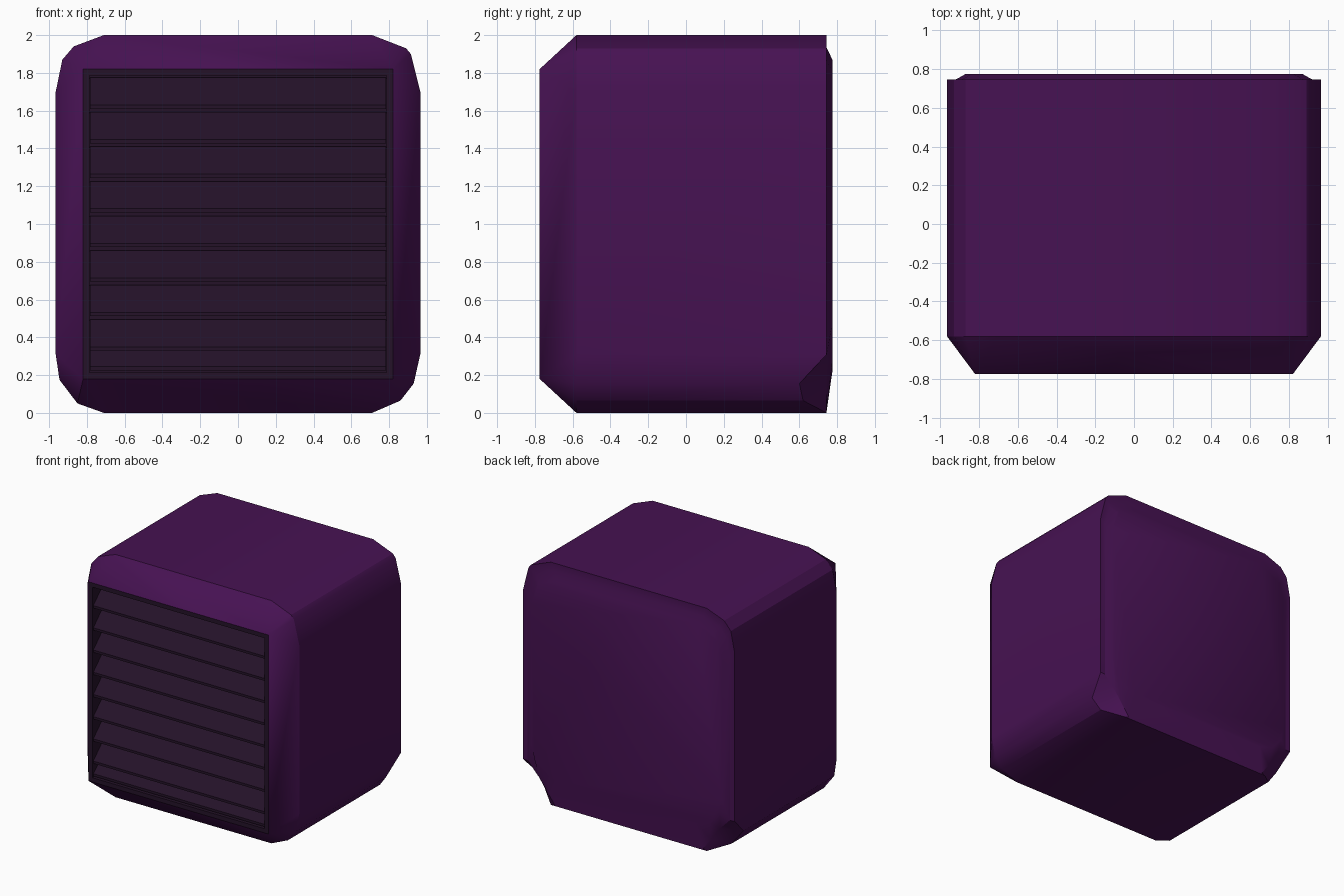
import bpy, bmesh

if "Cube" in bpy.data.objects:
    bpy.data.objects.remove(bpy.data.objects["Cube"])


def material(name, rgb):
    m = bpy.data.materials.new(name)
    m.diffuse_color = (*rgb, 1)
    m.use_nodes = True
    m.node_tree.nodes["Principled BSDF"].inputs["Base Color"].default_value = m.diffuse_color
    return m


purple = material("purple_shell", (0.062, 0.006, 0.085))
dark = material("dark_grille", (0.018, 0.006, 0.022))


def skin(name, loops, mat, cap_front=False, cap_back=False, angle=0.5):
    """Join loops (counter-clockwise seen from the front) into a surface."""
    bm = bmesh.new()
    rings = [[bm.verts.new(p) for p in loop] for loop in loops]
    n = len(rings[0])
    for a, b in zip(rings, rings[1:]):
        for i in range(n):
            j = (i + 1) % n
            bm.faces.new((a[i], b[i], b[j], a[j]))
    if cap_front:
        bm.faces.new(rings[0])
    if cap_back:
        bm.faces.new(rings[-1][::-1])
    bmesh.ops.remove_doubles(bm, verts=bm.verts, dist=1e-4)
    mesh = bpy.data.meshes.new(name)
    bm.to_mesh(mesh)
    bm.free()
    mesh.materials.append(mat)
    ob = bpy.data.objects.new(name, mesh)
    bpy.context.collection.objects.link(ob)
    bpy.context.view_layer.objects.active = ob
    ob.select_set(True)
    bpy.ops.object.shade_smooth_by_angle(angle=angle)
    ob.select_set(False)
    return ob


def rect(hx, z0, z1, y):
    return [(hx, y, z1), (-hx, y, z1), (-hx, y, z0), (hx, y, z0)]


# Housing outline: four points per corner, slightly irregular
outline = [
    (0.965, 1.70), (0.915, 1.90), (0.89, 1.93), (0.71, 2.0),
    (-0.71, 2.0), (-0.87, 1.94), (-0.93, 1.87), (-0.965, 1.70),
    (-0.965, 0.31), (-0.945, 0.175), (-0.85, 0.05), (-0.71, 0.0),
    (0.71, 0.0), (0.86, 0.065), (0.93, 0.155), (0.965, 0.31)]
chipped = {9: 0.60, 10: 0.62, 13: 0.62, 14: 0.60}

# Housing: front opening, chamfered shoulder, sides, chipped rim, back panel
opening = [p for p in rect(0.82, 0.18, 1.82, -0.775) for _ in range(4)]
shoulder = [(x, -0.58, z) for x, z in outline]
rim = [(x, chipped.get(i, 0.745), z) for i, (x, z) in enumerate(outline)]
groove = []
for i, (x, z) in enumerate(outline):
    if i in chipped:
        groove.append((x * 0.88, 0.745, 0.06 + z * 0.9))
    else:
        groove.append((x * 0.955, 0.745, 0.012 + z * 0.96))
panel = [(x * 0.90, 0.775, 0.22 + z * 0.825) for x, z in outline]
skin("housing", [opening, shoulder, rim, groove, panel], purple, cap_back=True)

# Grille frame with a recess behind the slats
skin("grille_frame",
     [rect(0.785, 0.215, 1.785, -0.59), rect(0.785, 0.215, 1.785, -0.775),
      rect(0.82, 0.18, 1.82, -0.775)], dark, cap_front=True)

# Slanted louvre slats, low edge towards the front
for i in range(9):
    z = 1.61 - i * 0.183
    h = 0.165
    z = max(z, 0.225)
    h = min(h, 0.33 - z) if i == 8 else h
    back = -0.765 + 0.15 * h / 0.165
    # Cross-section corners in (y, z), swept across x
    section = [(-0.765, z), (-0.765, z + 0.02), (back, z + h), (back + 0.02, z + h - 0.02), (-0.745, z)]
    skin(f"slat_{i + 1}",
         [[(s * 0.783, y, zz) for y, zz in section] for s in (-1, 1)],
         dark, cap_front=True, cap_back=True)
